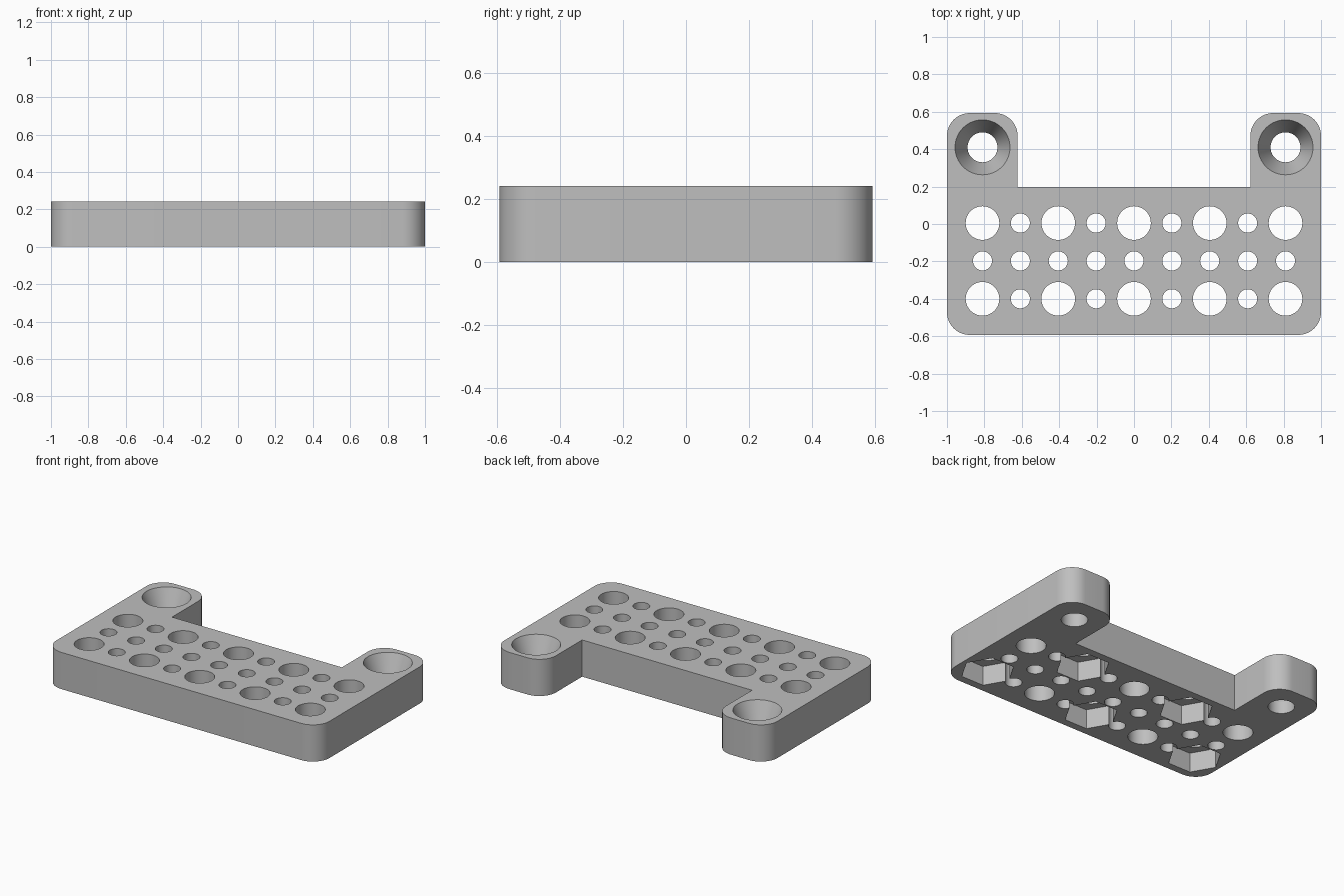
import bpy
import bmesh
from math import cos, sin, pi, radians

cube = bpy.data.objects.get("Cube")
if cube:
    bpy.data.objects.remove(cube, do_unlink=True)

HEIGHT = 0.243
HALF_DEPTH = 0.593
PITCH = 0.2025
ROW = 0.005          # y of the rear hole row
CORNER = 0.122

grey = bpy.data.materials.new("plain grey")
grey.use_nodes = True
colour = (0.52, 0.52, 0.52, 1)
grey.diffuse_color = colour
grey.node_tree.nodes["Principled BSDF"].inputs["Base Color"].default_value = colour


def make_object(name, bm):
    bmesh.ops.recalc_face_normals(bm, faces=bm.faces)
    mesh = bpy.data.meshes.new(name)
    bm.to_mesh(mesh)
    bm.free()
    mesh.materials.append(grey)
    obj = bpy.data.objects.new(name, mesh)
    bpy.context.collection.objects.link(obj)
    return obj


def add_lathe(bm, x, y, profile, sides):
    """Closed solid of stacked rings, given as (radius, z) from bottom to top."""
    rings = [[bm.verts.new((x + r * cos(2 * pi * i / sides),
                            y + r * sin(2 * pi * i / sides), z))
              for i in range(sides)] for r, z in profile]
    for low, high in zip(rings, rings[1:]):
        for i in range(sides):
            j = (i + 1) % sides
            bm.faces.new((low[i], low[j], high[j], high[i]))
    bm.faces.new(rings[0][::-1])
    bm.faces.new(rings[-1])


def rounded(cx, cy, start, steps=12):
    """Quarter arc of the corner radius, counter-clockwise."""
    return [(cx + CORNER * cos(start + pi / 2 * i / steps),
             cy + CORNER * sin(start + pi / 2 * i / steps)) for i in range(steps + 1)]


# Plate with two rear arms: right half of the outline, then its mirror
inner = 0.622
half = rounded(1 - CORNER, -HALF_DEPTH + CORNER, -pi / 2)
half += rounded(1 - CORNER, HALF_DEPTH - CORNER, 0)
half += rounded(inner + CORNER, HALF_DEPTH - CORNER, pi / 2)
half.append((inner, 0.198))
outline = half + [(-x, y) for x, y in reversed(half)]

bm = bmesh.new()
base = bm.faces.new([bm.verts.new((x, y, 0)) for x, y in outline])
top = bmesh.ops.extrude_face_region(bm, geom=[base])["geom"]
bmesh.ops.translate(bm, vec=(0, 0, HEIGHT),
                    verts=[v for v in top if isinstance(v, bmesh.types.BMVert)])
plate = make_object("mounting_plate", bm)

# Cutters: grid of bores, hexagonal nut pockets, countersunk screw holes
bores, pockets, sinks = bmesh.new(), bmesh.new(), bmesh.new()
for row in range(3):
    for col in range(-4, 5):
        x, y = col * PITCH, ROW - row * PITCH
        large = row != 1 and col % 2 == 0
        radius = 0.09 if large else 0.051
        add_lathe(bores, x, y, [(radius, -0.1), (radius, HEIGHT + 0.1)], 48)
        if large and (col // 2 + row // 2) % 2 == 1:
            add_lathe(pockets, x, y, [(0.165, -0.1), (0.165, 0.13)], 6)
for side in (-1, 1):
    add_lathe(sinks, side * 4 * PITCH, ROW + 2 * PITCH,
              [(0.08, -0.1), (0.08, HEIGHT - 0.16), (0.147, HEIGHT), (0.147, HEIGHT + 0.1)], 64)

bpy.ops.object.select_all(action="DESELECT")
plate.select_set(True)
bpy.context.view_layer.objects.active = plate
for name, cutter_bm in (("bore_cutter", bores), ("nut_pocket_cutter", pockets),
                        ("countersink_cutter", sinks)):
    cutter = make_object(name, cutter_bm)
    cutter.hide_render = True
    cut = plate.modifiers.new(name, "BOOLEAN")
    cut.operation = "DIFFERENCE"
    cut.solver = "EXACT"
    cut.object = cutter
    bpy.ops.object.modifier_apply(modifier=cut.name)
    bpy.data.objects.remove(cutter, do_unlink=True)

bpy.ops.object.shade_smooth_by_angle(angle=radians(20))
